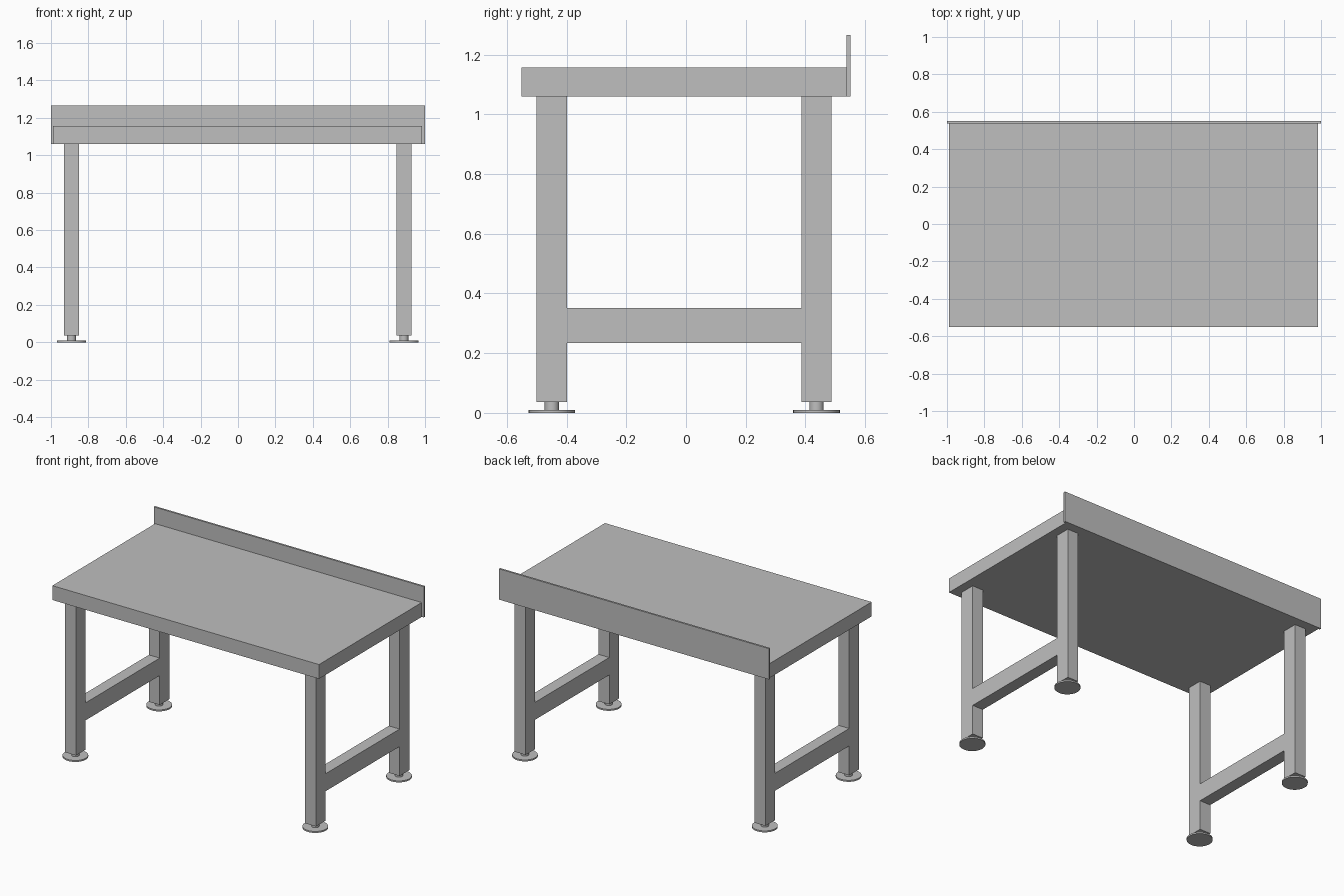
import bpy
import math

default = bpy.data.objects.get("Cube")
if default:
    bpy.data.objects.remove(default, do_unlink=True)

# Single grey finish
grey = bpy.data.materials.new("plain_grey")
grey.use_nodes = True
colour = (0.52, 0.52, 0.52, 1)
grey.diffuse_color = colour
grey.node_tree.nodes["Principled BSDF"].inputs["Base Color"].default_value = colour


def finish(name):
    obj = bpy.context.object
    obj.name = name
    obj.data.materials.append(grey)
    return obj


def box(name, x, y, z):
    """Box from (low, high) pairs along each axis."""
    bpy.ops.mesh.primitive_cube_add(size=1, location=[(a + b) / 2 for a, b in (x, y, z)])
    obj = finish(name)
    obj.scale = [b - a for a, b in (x, y, z)]
    bpy.ops.object.transform_apply(location=False, rotation=False, scale=True)
    return obj


def disc(name, x, y, radius, low, high):
    bpy.ops.mesh.primitive_cylinder_add(vertices=32, radius=radius, depth=high - low,
                                        location=(x, y, (low + high) / 2))
    obj = finish(name)
    bpy.ops.object.shade_smooth_by_angle(angle=math.radians(30))
    return obj


# Worktop and the upstand along its back edge
UNDERSIDE = 1.06
BACK = 0.537
box("worktop", (-0.99, 0.985), (-0.55, BACK), (UNDERSIDE, 1.156))
box("back_upstand", (-1, 1), (BACK, 0.55), (UNDERSIDE, 1.266))

# Leg frames: two legs on levelling feet joined by a low rail
HALF_X, HALF_Y = 0.04, 0.051
FOOT_TOP, LEG_BOTTOM = 0.01, 0.037
FRONT_Y, REAR_Y = -0.449, 0.437
for side, x in (("right", -0.89), ("left", 0.887)):
    width = (x - HALF_X, x + HALF_X)
    for end, y in (("front", FRONT_Y), ("back", REAR_Y)):
        label = f"{end}_{side}"
        box(f"{label}_leg", width, (y - HALF_Y, y + HALF_Y), (LEG_BOTTOM, UNDERSIDE))
        disc(f"{label}_foot_stem", x, y, 0.024, FOOT_TOP, LEG_BOTTOM)
        disc(f"{label}_foot_pad", x, y, 0.078, 0, FOOT_TOP)
    box(f"{side}_rail", width, (FRONT_Y + HALF_Y, REAR_Y - HALF_Y), (0.234, 0.351))
